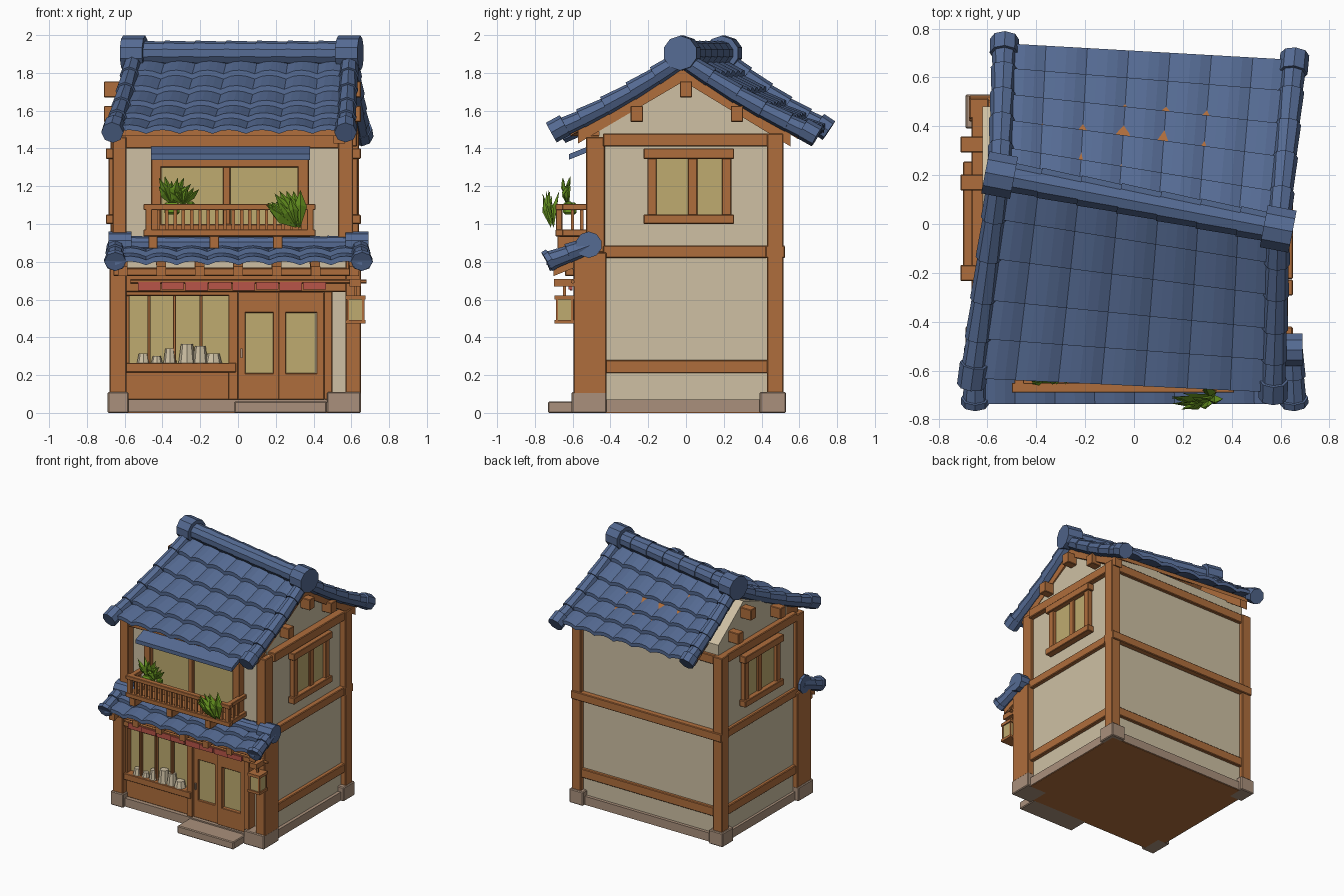
import bpy, bmesh, math, random
from mathutils import Vector

random.seed(4)
cube = bpy.data.objects.get("Cube")
if cube:
    bpy.data.objects.remove(cube)


def material(name, rgb):
    m = bpy.data.materials.new(name)
    m.use_nodes = True
    m.diffuse_color = (*rgb, 1)
    m.node_tree.nodes["Principled BSDF"].inputs["Base Color"].default_value = (*rgb, 1)
    return m


BLUE = material("roof blue", (.09, .145, .29))
CREAM = material("cream plaster", (.62, .53, .37))
WOOD = material("warm wood", (.43, .155, .045))
GLASS = material("paper yellow", (.52, .41, .16))
STONE = material("stone", (.40, .28, .20))
RED = material("cloth red", (.48, .09, .065))
GREEN = material("leaf green", (.14, .31, .015))


def finish(name, bm, mat, bevel=0):
    bmesh.ops.recalc_face_normals(bm, faces=bm.faces)
    mesh = bpy.data.meshes.new(name)
    bm.to_mesh(mesh)
    bm.free()
    mesh.materials.append(mat)
    ob = bpy.data.objects.new(name, mesh)
    bpy.context.collection.objects.link(ob)
    if bevel:
        mod = ob.modifiers.new("worn edges", 'BEVEL')
        mod.width, mod.segments = bevel, 1
    return ob


def hexa(bm, corners):
    # corners: bottom ring of four, then top ring of four
    v = [bm.verts.new(c) for c in corners]
    bm.faces.new(v[:4])
    bm.faces.new(v[4:])
    for i in range(4):
        j = (i + 1) % 4
        bm.faces.new((v[i], v[j], v[j + 4], v[i + 4]))


def boxes(name, mat, spans, bevel=0):
    # each span: x range, y range, z range
    bm = bmesh.new()
    for x, X, y, Y, z, Z in spans:
        hexa(bm, [(p, q, h) for h in (z, Z) for p, q in ((x, y), (X, y), (X, Y), (x, Y))])
    return finish(name, bm, mat, bevel)


def tube(bm, a, b, r1, r2, sides=10):
    a, b = Vector(a), Vector(b)
    d = b - a
    m = d.to_track_quat('Z', 'Y').to_matrix().to_4x4()
    m.translation = (a + b) / 2
    bmesh.ops.create_cone(bm, cap_ends=True, segments=sides, radius1=r1, radius2=r2,
                          depth=d.length, matrix=m)


def beam(bm, a, b, width, height):
    # beam whose top edge runs from a to b, width along x
    w, h = Vector((width / 2, 0, 0)), Vector((0, 0, height))
    a, b = Vector(a), Vector(b)
    hexa(bm, [a - w - h, a + w - h, b + w - h, b - w - h, a - w, a + w, b + w, b - w])


def slope(top_l, top_r, low_l, low_r, sag):
    tl, tr, ll, lr = map(Vector, (top_l, top_r, low_l, low_r))

    def at(u, v, lift=0):
        p = tl.lerp(tr, u).lerp(ll.lerp(lr, u), v)
        p.z += lift - sag * math.sin(math.pi * v)
        return p
    return at


def tiled_slope(name, at, cols, rows, roll):
    # arched overlapping tiles, with stepped rolls along both verges
    bm = bmesh.new()
    arch = (0, .016, .02, .014, 0)
    for r in range(rows):
        v0, v1 = r / rows, (r + 1.12) / rows + random.uniform(-.012, .012)
        for c in range(cols):
            rings = []
            for v, step in ((v0, 0), (v1, .03)):
                for under in (0, 1):
                    rings.append([bm.verts.new(at((c + k / 4) / cols, v, step + a - .028 * under))
                                  for k, a in enumerate(arch)])
            t0, b0, t1, b1 = rings
            for p, q in ((t0, t1), (t1, b1), (b1, b0), (b0, t0)):
                for k in range(4):
                    bm.faces.new((p[k], p[k + 1], q[k + 1], q[k]))
            for k in (0, 4):
                bm.faces.new((t0[k], t1[k], b1[k], b0[k]))
        for u in (0, 1):
            tube(bm, at(u, v0, .015), at(u, v1, .02), roll * .85, roll, 8)
    for u in (0, 1):
        tube(bm, at(u, .94, .025), at(u, 1.05, .02), roll * 1.12, roll * 1.12, 8)
    return finish(name, bm, BLUE)


def ridge(name, a, b, radius, cap, parts):
    bm = bmesh.new()
    a, b = Vector(a), Vector(b)
    for i in range(parts):
        tube(bm, a.lerp(b, i / parts), a.lerp(b, (i + 1) / parts), radius, radius * .92)
    d = (b - a).normalized() * .06
    for p in (a, b):
        tube(bm, p - d, p + d, cap, cap)
    finish(name, bm, BLUE)


# Main roof, its ridge set slightly askew
TOP_L, TOP_R = (-.55, .2, 1.86), (.59, -.02, 1.86)
front = slope(TOP_L, TOP_R, (-.66, -.62, 1.48), (.57, -.68, 1.48), .02)
back = slope(TOP_L, TOP_R, (-.53, .73, 1.49), (.655, .66, 1.46), .02)
tiled_slope("front_roof_tiles", front, 7, 5, .053)
tiled_slope("back_roof_tiles", back, 7, 5, .053)
ridge("roof_ridge", (-.55, .2, 1.905), (.59, -.02, 1.905), .066, .092, 7)

# Roof boards, bargeboards and rafters below the tiles
bm = bmesh.new()
for at in (front, back):
    hexa(bm, [at(u, v, h) for h in (-.045, -.015) for u, v in ((.02, 0), (.98, 0), (.98, .9), (.02, .9))])
    for u in (.03, .97):
        beam(bm, at(u, 0, -.03), at(u, .84, -.03), .06, .075)
finish("roof_timbers", bm, WOOD)

# Plaster body and gable
boxes("lower_walls", CREAM, [(-.64, .6, -.5, .48, .04, .86)])
boxes("upper_walls", CREAM, [(-.64, .59, -.46, .48, .85, 1.46)])
bm = bmesh.new()
ends = [[bm.verts.new((x, y, z)) for y, z in ((-.46, 1.45), (.48, 1.45), (.48, 1.56), (apex, 1.79), (-.46, 1.56))]
        for x, apex in ((-.62, .17), (.57, .0))]
for e in ends:
    bm.faces.new(e)
for i in range(5):
    j = (i + 1) % 5
    bm.faces.new((ends[0][i], ends[0][j], ends[1][j], ends[1][i]))
finish("gable_walls", bm, CREAM)

# Stone footing, corner blocks and doorstep
boxes("floor_underside", WOOD, [(-.65, .62, -.57, .5, 0, .006)])
boxes("stone_footing", STONE, [(-.66, .625, -.58, .505, .004, .07)])
boxes("corner_stones", STONE, [(-.69, -.58, -.605, -.42, 0, .11), (.47, .65, -.605, -.42, 0, .11),
                               (-.69, -.57, .39, .53, 0, .11), (.53, .65, .39, .53, 0, .11)], .006)
boxes("doorstep", STONE, [(-.02, .47, -.73, -.56, 0, .06)], .006)

# Corner posts and belt beams
boxes("lower_front_posts", WOOD, [(-.68, -.59, -.595, -.42, .1, .85), (.57, .65, -.595, -.42, .1, .85)], .005)
boxes("upper_front_posts", WOOD, [(-.665, -.59, -.53, -.43, .85, 1.46), (.53, .61, -.53, -.43, .85, 1.46)], .005)
boxes("back_posts", WOOD, [(-.675, -.595, .43, .515, .1, 1.48), (.56, .64, .43, .515, .1, 1.48)], .005)
belts = []
for low, high in ((.21, .28), (.82, .885), (1.41, 1.48)):
    belts += [(-.665, -.6, -.44, .45, low, high), (.565, .63, -.44, .45, low, high),
              (-.6, .57, .44, .505, low, high)]
belts += [(-.675, .64, .42, .525, .82, .885), (-.62, .57, -.52, -.44, 1.4, 1.47)]
boxes("belt_beams", WOOD, belts, .005)

# Purlin ends under each gable
purlins = []
for x, shift in ((-.65, .17), (.6, 0)):
    for y, z in ((0, 1.67), (-.26, 1.54), (.27, 1.54)):
        y += shift * (1 - abs(y) * 2.5)
        purlins.append((x - .06, x + .05, y - .033, y + .033, z, z + .085))
boxes("purlin_ends", WOOD, purlins, .004)

# Side windows, one on each wall
for name, x, s in (("left_window", .595, 1), ("right_window", -.645, -1)):
    def out(depth, *rest):
        return (min(x, x + s * depth), max(x, x + s * depth), *rest)
    boxes(name + "_pane", GLASS, [out(.015, -.18, .21, 1.04, 1.36)])
    boxes(name + "_frame", WOOD, [out(.055, -.225, .255, 1.345, 1.4), out(.055, -.225, .255, 1, 1.05),
                                  out(.04, -.205, -.155, 1.04, 1.35), out(.04, .19, .24, 1.04, 1.35),
                                  out(.028, .01, .06, 1.04, 1.35)], .004)

# Shop window with goods on the sill
boxes("shop_window_pane", GLASS, [(-.59, -.03, -.512, -.49, .24, .64)])
bars = [(x, x + .018, -.55, -.52, .26, .63) for x in (-.48, -.345, -.205)]
boxes("shop_window_frame", WOOD, [(-.6, -.01, -.55, -.49, .07, .22), (-.6, -.01, -.58, -.49, .215, .265),
                                  (-.6, -.01, -.57, -.49, .62, .68), (-.6, -.575, -.56, -.49, .26, .63),
                                  (-.05, -.0, -.57, -.49, .07, .68)] + bars, .003)
bm = bmesh.new()
for x, r, h in ((-.5, .035, .05), (-.43, .03, .035), (-.36, .035, .075), (-.27, .045, .1), (-.2, .04, .09), (-.13, .045, .05)):
    tube(bm, (x, -.535, .265), (x, -.535, .265 + h), r, r * .7, 8)
finish("shop_goods", bm, CREAM)

# Sliding doors
boxes("door_panes", GLASS, [(.03, .21, -.535, -.5, .2, .54), (.23, .41, -.535, -.5, .2, .54)])
door = []
for x, X, y in ((0, .225, -.555), (.215, .455, -.565)):
    door += [(x, x + .04, y, -.5, .07, .64), (X - .04, X, y, -.5, .07, .64),
             (x, X, y, -.5, .07, .21), (x, X, y, -.5, .53, .64)]
boxes("sliding_doors", WOOD, door, .003)
boxes("door_surround", WOOD, [(.455, .5, -.58, -.48, .07, .7), (-.6, .6, -.585, -.48, .64, .77)], .004)
boxes("door_handle", STONE, [(.012, .024, -.563, -.55, .29, .34)])

# Scalloped shop curtain on its rail
bm = bmesh.new()
tube(bm, (-.57, -.6, .695), (.68, -.6, .695), .011, .011, 6)
finish("curtain_rail", bm, WOOD)
boxes("shop_curtain", RED, [(-.53 + i * .125, -.41 + i * .125, -.615 - .008 * (i % 2), -.6,
                             .648 + .006 * (i % 2), .692) for i in range(8)])

# Hanging lantern
boxes("lantern_body", GLASS, [(.58, .665, -.685, -.6, .48, .61)])
boxes("lantern_frame", WOOD, [(.57, .675, -.695, -.59, .6, .622), (.57, .675, -.695, -.59, .472, .492),
                              (.615, .63, -.65, -.635, .62, .68), (.59, .65, -.7, -.55, .67, .71)]
      + [(x, x + .012, y, y + .012, .48, .61) for x in (.576, .657) for y in (-.689, -.608)])

# Shop roof and its support beams
eave = slope((-.65, -.5, .875), (.645, -.5, .875), (-.65, -.725, .785), (.655, -.725, .785), 0)
tiled_slope("shop_roof_tiles", eave, 8, 2, .052)
ridge("shop_roof_ridge", (-.625, -.515, .89), (.63, -.515, .89), .048, .07, 8)
bm = bmesh.new()
for i in range(7):
    u = .03 + i * .94 / 6
    beam(bm, eave(u, 0, -.02), eave(u, .9, -.02), .05, .05)
finish("shop_roof_rafters", bm, WOOD)
boxes("shop_roof_beam", WOOD, [(-.66, .62, -.64, -.59, .725, .765)], .004)

# Upper front window with a small tiled hood
boxes("upper_window_pane", GLASS, [(-.43, .34, -.485, -.45, .97, 1.33)])
boxes("upper_window_frame", WOOD, [(-.46, -.405, -.52, -.45, .93, 1.35), (.315, .375, -.52, -.45, .93, 1.35),
                                   (-.08, -.04, -.51, -.45, .95, 1.33), (-.46, .375, -.52, -.45, 1.3, 1.36),
                                   (-.46, .375, -.52, -.45, .93, 1)], .004)
bm = bmesh.new()
hexa(bm, [(x, y, z + h) for h in (0, .03) for x, y, z in
          ((-.46, -.62, 1.34), (.38, -.62, 1.34), (.38, -.47, 1.4), (-.46, -.47, 1.4))])
finish("window_hood", bm, BLUE)

# Balcony with balusters and brackets
rails = []
for z, Z in ((.935, .97), (1.075, 1.105)):
    rails += [(-.5, .41, -.69, -.65, z, Z)] + [(x, x + .04, -.67, -.46, z, Z) for x in (-.49, .36)]
rails += [(x - .025, x + .025, -.68, -.46, .87, .94) for x in (-.45, -.125, .21)]
rails += [(x, x + .035, -.688, -.655, .95, 1.09) for x in (-.49, .365)]
balusters = [(-.43 + i * .044, -.412 + i * .044, -.68, -.662, .96, 1.085) for i in range(18)]
balusters += [(x, x + .018, y, y + .018, .96, 1.085) for x in (-.48, .37) for y in (-.61, -.56)]
boxes("balcony_rails", WOOD, rails, .003)
boxes("balcony_balusters", WOOD, balusters)
boxes("balcony_floor", WOOD, [(-.47, .38, -.67, -.46, .93, .945)])


# Leafy plants: folded pointed blades fanning from a root
def plant(name, root, count, length, lean, spread):
    bm = bmesh.new()
    root = Vector(root)
    for i in range(count):
        t = 2 * i / (count - 1) - 1
        d = Vector((lean + t * spread, random.uniform(-.35, .15), 1)).normalized()
        d *= length * random.uniform(.75, 1.05)
        w = d.cross(Vector((0, 1, 0))).normalized() * length * .14
        tip, mid = root + d, root + d * .55
        fold = mid + Vector((0, -.022, .01))
        a, b, c, e, f = (bm.verts.new(p) for p in (root, mid - w, tip, mid + w, fold))
        for face in ((a, b, f), (b, c, f), (c, e, f), (e, a, f)):
            bm.faces.new(face)
    finish(name, bm, GREEN)


plant("left_plant", (-.35, -.62, 1.1), 8, .16, .1, .8)
plant("left_plant_sprig", (-.29, -.63, 1.1), 6, .12, 0, 1)
plant("right_plant", (.33, -.7, .98), 9, .25, -.75, .75)
plant("right_plant_sprig", (.31, -.715, .98), 7, .2, -.9, .7)
boxes("plant_pot", GREEN, [(-.39, -.31, -.65, -.58, 1.05, 1.115), (-.27, -.23, -.64, -.6, 1.08, 1.12)], .01)
